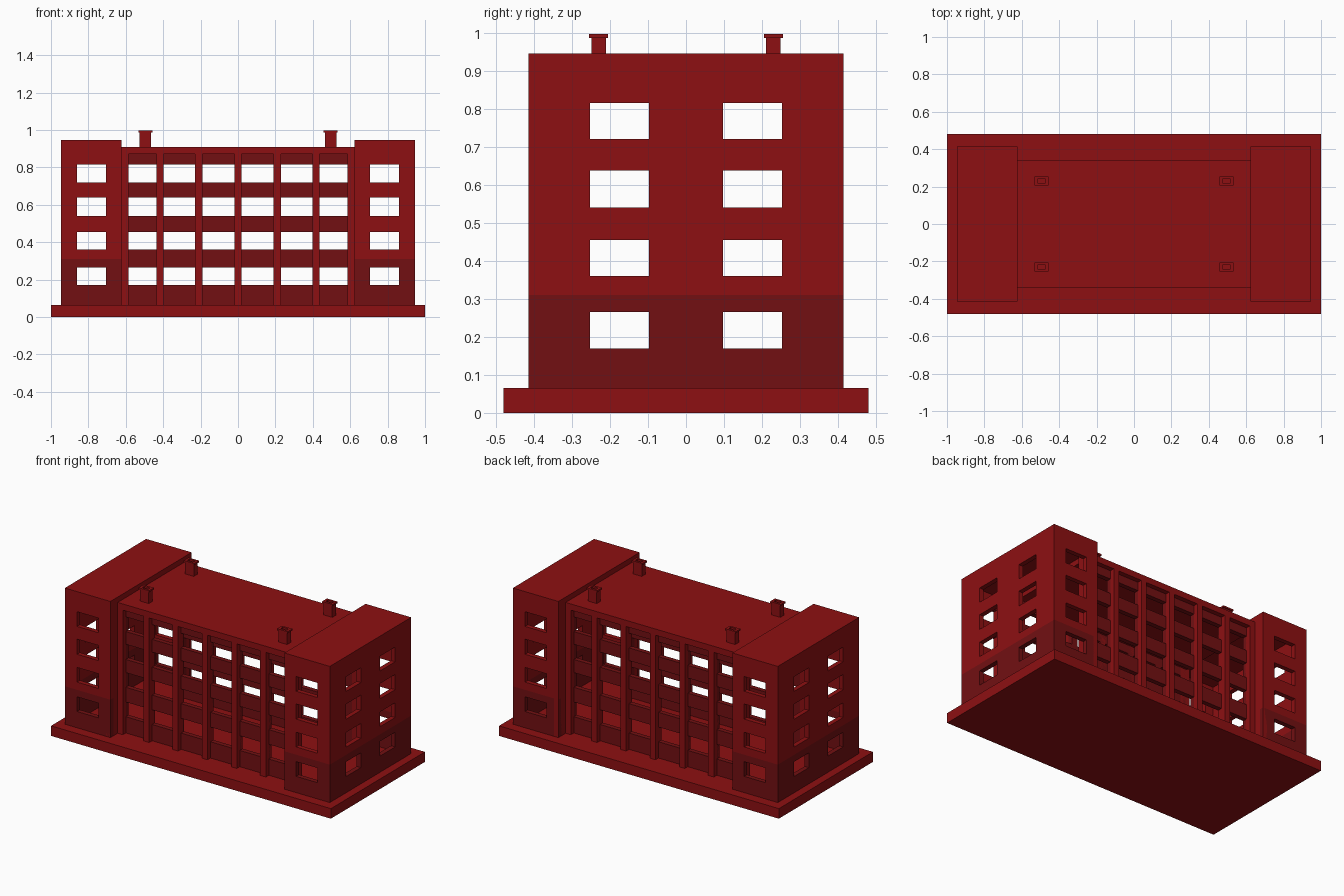
import bpy, bmesh, math
from mathutils import Matrix

if "Cube" in bpy.data.objects:
    bpy.data.objects.remove(bpy.data.objects["Cube"])


def material(name, color):
    m = bpy.data.materials.new(name)
    m.diffuse_color = (*color, 1)
    m.use_nodes = True
    m.node_tree.nodes["Principled BSDF"].inputs["Base Color"].default_value = m.diffuse_color
    return m


RED = material("red", (0.27, 0.005, 0.006))
DARK = material("dark_red", (0.17, 0.005, 0.006))
FLOORS = [(0.17, 0.265), (0.36, 0.455), (0.54, 0.638), (0.72, 0.815)]
BASE_TOP, THICK = 0.065, 0.03


def finish(name, bm, mats):
    me = bpy.data.meshes.new(name)
    bm.to_mesh(me)
    bm.free()
    for m in mats:
        me.materials.append(m)
    ob = bpy.data.objects.new(name, me)
    bpy.context.collection.objects.link(ob)
    return ob


def box(name, x0, x1, y0, y1, z0, z1, mat=RED):
    bm = bmesh.new()
    bmesh.ops.create_cube(bm, size=1, matrix=Matrix.Translation(
        ((x0 + x1) / 2, (y0 + y1) / 2, (z0 + z1) / 2)) @ Matrix.Diagonal((x1 - x0, y1 - y0, z1 - z0, 1)))
    return finish(name, bm, [mat])


def window_wall(name, u0, u1, columns, top, matrix, dark_below):
    """Wall in local xz facing -y, with a window at every column and floor."""
    us = [u0] + [u for c in columns for u in c] + [u1]
    zs = sorted([BASE_TOP, 0.31, top] + [z for f in FLOORS for z in f])
    bm = bmesh.new()
    for i in range(len(us) - 1):
        for a, b in zip(zs, zs[1:]):
            if i % 2 and (a, b) in FLOORS:
                continue
            f = bm.faces.new([bm.verts.new(p) for p in (
                (us[i], 0, a), (us[i + 1], 0, a), (us[i + 1], 0, b), (us[i], 0, b))])
            f.material_index = int(b <= dark_below)
    bmesh.ops.remove_doubles(bm, verts=bm.verts, dist=1e-5)
    bm.transform(matrix)
    ob = finish(name, bm, [RED, DARK])
    mod = ob.modifiers.new("thickness", "SOLIDIFY")
    mod.thickness, mod.offset = THICK, -1


def ring(name, cx, cy, outer, inner, z0, z1):
    """Rectangular tube for the chimney parts."""
    bm = bmesh.new()
    loops = []
    for (w, d), z in ((outer, z0), (outer, z1), (inner, z1), (inner, z0)):
        loops.append([bm.verts.new((cx + sx * w / 2, cy + sy * d / 2, z))
                      for sx, sy in ((-1, -1), (1, -1), (1, 1), (-1, 1))])
    for k in range(4):
        a, b = loops[k], loops[(k + 1) % 4]
        for i in range(4):
            j = (i + 1) % 4
            bm.faces.new((a[i], a[j], b[j], b[i]))
    finish(name, bm, [RED])


# Plinth
box("base_slab", -1, 1, -0.48, 0.48, 0, BASE_TOP)

# Middle block roof
box("middle_roof", -0.63, 0.63, -0.34, 0.34, 0.87, 0.91)

piers = [-0.605, -0.417, -0.21, 0, 0.21, 0.417, 0.605]
bays = [(a + 0.02, b - 0.02) for a, b in zip(piers, piers[1:])]

for side, angle in (("front", 0), ("back", math.pi)):
    turn = Matrix.Rotation(angle, 4, "Z")
    s = -1 if side == "front" else 1
    # Recessed window wall and piers of the middle block
    window_wall(side + "_middle_wall", -0.62, 0.62, bays, 0.87,
                turn @ Matrix.Translation((0, -0.31, 0)), 1)
    for x in piers:
        box(side + "_pier", x - 0.02, x + 0.02, *sorted((s * 0.34, s * 0.28)), BASE_TOP, 0.87)
    # Wing end walls
    for x0, x1 in ((-0.947, -0.622), (0.622, 0.947)):
        c = 0.783 if x0 > 0 else -0.783
        window_wall(side + "_wing_wall", x0, x1, [(c - 0.077, c + 0.077)], 0.945,
                    turn @ Matrix.Translation((0, -0.415, 0)), 0.32)

for side, s in (("left", -1), ("right", 1)):
    # Long outer wing wall, roof and short inner returns
    window_wall(side + "_side_wall", -0.415, 0.415, [(-0.252, -0.098), (0.098, 0.252)], 0.945,
                Matrix.Rotation(s * math.pi / 2, 4, "Z") @ Matrix.Translation((0, -0.947, 0)), 0.32)
    box(side + "_wing_roof", *sorted((s * 0.622, s * 0.947)), -0.415, 0.415, 0.905, 0.945)
    for t in (-1, 1):
        box(side + "_wing_return", *sorted((s * 0.622, s * 0.652)),
            *sorted((t * 0.415, t * 0.28)), BASE_TOP, 0.945)
        # Chimneys
        cx, cy = s * 0.495, t * 0.23
        ring("chimney_shaft", cx, cy, (0.062, 0.038), (0.042, 0.022), 0.905, 0.986)
        ring("chimney_cap", cx, cy, (0.075, 0.05), (0.042, 0.022), 0.986, 0.997)
